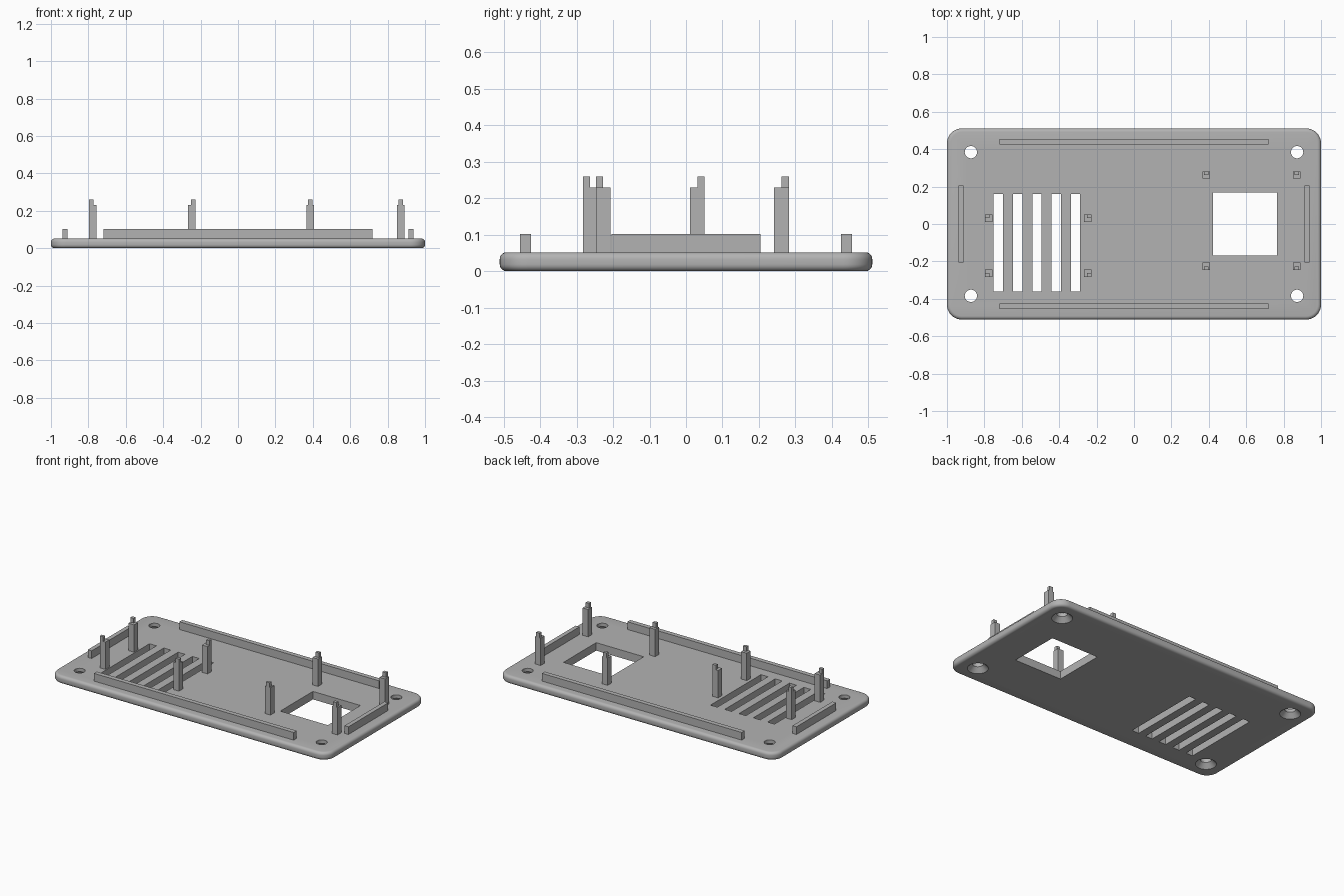
import bpy
import bmesh
from math import radians
from mathutils import Matrix, Vector

default = bpy.data.objects.get("Cube")
if default:
    bpy.data.objects.remove(default, do_unlink=True)

GREY = (0.45, 0.45, 0.45, 1)
grey = bpy.data.materials.new("grey plastic")
grey.use_nodes = True
grey.diffuse_color = GREY
grey.node_tree.nodes["Principled BSDF"].inputs["Base Color"].default_value = GREY

TOP = 0.052        # plate thickness
HALF_Y = 0.511


def add_box(bm, x0, x1, y0, y1, z0, z1):
    size = Vector((x1 - x0, y1 - y0, z1 - z0))
    centre = Vector((x0 + x1, y0 + y1, z0 + z1)) / 2
    mat = Matrix.Translation(centre) @ Matrix.Diagonal(size.to_4d())
    return bmesh.ops.create_cube(bm, size=1, matrix=mat)["verts"]


def finish(name, bm):
    mesh = bpy.data.meshes.new(name)
    bm.normal_update()
    bm.to_mesh(mesh)
    bm.free()
    mesh.materials.append(grey)
    obj = bpy.data.objects.new(name, mesh)
    bpy.context.collection.objects.link(obj)
    return obj


def box(name, *bounds):
    bm = bmesh.new()
    add_box(bm, *bounds)
    return finish(name, bm)


# Base plate: rounded corners, then softened rims
bm = bmesh.new()
add_box(bm, -1, 1, -HALF_Y, HALF_Y, 0, TOP)
upright = [e for e in bm.edges if abs(e.verts[0].co.z - e.verts[1].co.z) > 0.01]
bmesh.ops.bevel(bm, geom=upright, offset=0.08, segments=10, profile=0.5, affect='EDGES')
rims = [e for e in bm.edges if abs(e.verts[0].co.z - e.verts[1].co.z) < 0.001]
bmesh.ops.bevel(bm, geom=rims, offset=0.019, segments=5, profile=0.5, affect='EDGES')
plate = finish("base_plate", bm)

# Cutter: vent slots, window and countersunk screw holes
bm = bmesh.new()
for i in range(5):
    x = -0.725 + i * 0.103
    add_box(bm, x - 0.025, x + 0.025, -0.36, 0.16, -0.1, 0.2)
add_box(bm, 0.422, 0.765, -0.168, 0.168, -0.1, 0.2)

profile = [(0.062, -0.02), (0.062, 0.0), (0.033, 0.03), (0.033, 0.1)]
for sx in (-1, 1):
    for sy in (-1, 1):
        centre = Vector((sx * 0.872, sy * 0.384, 0))
        rings = []
        for r, z in profile:
            place = Matrix.Translation(centre + Vector((0, 0, z)))
            rings.append(bmesh.ops.create_circle(bm, segments=32, radius=r, matrix=place)["verts"])
        for low, high in zip(rings, rings[1:]):
            for k in range(32):
                n = (k + 1) % 32
                bm.faces.new((low[k], low[n], high[n], high[k]))
        bm.faces.new(rings[0])
        bm.faces.new(rings[-1])
bmesh.ops.recalc_face_normals(bm, faces=bm.faces)
cutter = finish("opening_cutter", bm)
cutter.hide_render = True

cut = plate.modifiers.new("openings", 'BOOLEAN')
cut.operation = 'DIFFERENCE'
cut.solver = 'EXACT'
cut.object = cutter
bpy.ops.object.select_all(action='DESELECT')
plate.select_set(True)
bpy.context.view_layer.objects.active = plate
bpy.ops.object.modifier_apply(modifier=cut.name)
bpy.data.objects.remove(cutter, do_unlink=True)
bpy.ops.object.shade_smooth_by_angle(angle=radians(30))

# Locating rails along all four edges
SINK = TOP - 0.01
for side, s in (("front", -1), ("back", 1)):
    box(side + "_rail", -0.72, 0.72, s * 0.44 - 0.015, s * 0.44 + 0.015, SINK, 0.102)
for side, s in (("right", -1), ("left", 1)):
    box(side + "_rail", s * 0.925 - 0.014, s * 0.925 + 0.014, -0.205, 0.205, SINK, 0.102)


# Mounting posts: square column with a small pin at the outer edge
def post(name, x, y, tip_dx, tip_dy):
    bm = bmesh.new()
    h = 0.02
    add_box(bm, x - h, x + h, y - h, y + h, SINK, 0.23)
    px, py = x + tip_dx, y + tip_dy
    add_box(bm, px - 0.012, px + 0.012, py - 0.01, py + 0.01, 0.22, 0.26)
    finish(name, bm)


for row, y_vent, y_window, s in (("front", -0.263, -0.227, -1), ("back", 0.031, 0.262, 1)):
    post(row + "_vent_post_outer", -0.777, y_vent, -0.008, s * 0.01)
    post(row + "_vent_post_inner", -0.247, y_vent, 0.008, s * 0.01)
    post(row + "_window_post_inner", 0.387, y_window, 0, s * 0.01)
    post(row + "_window_post_outer", 0.87, y_window, 0, s * 0.01)
